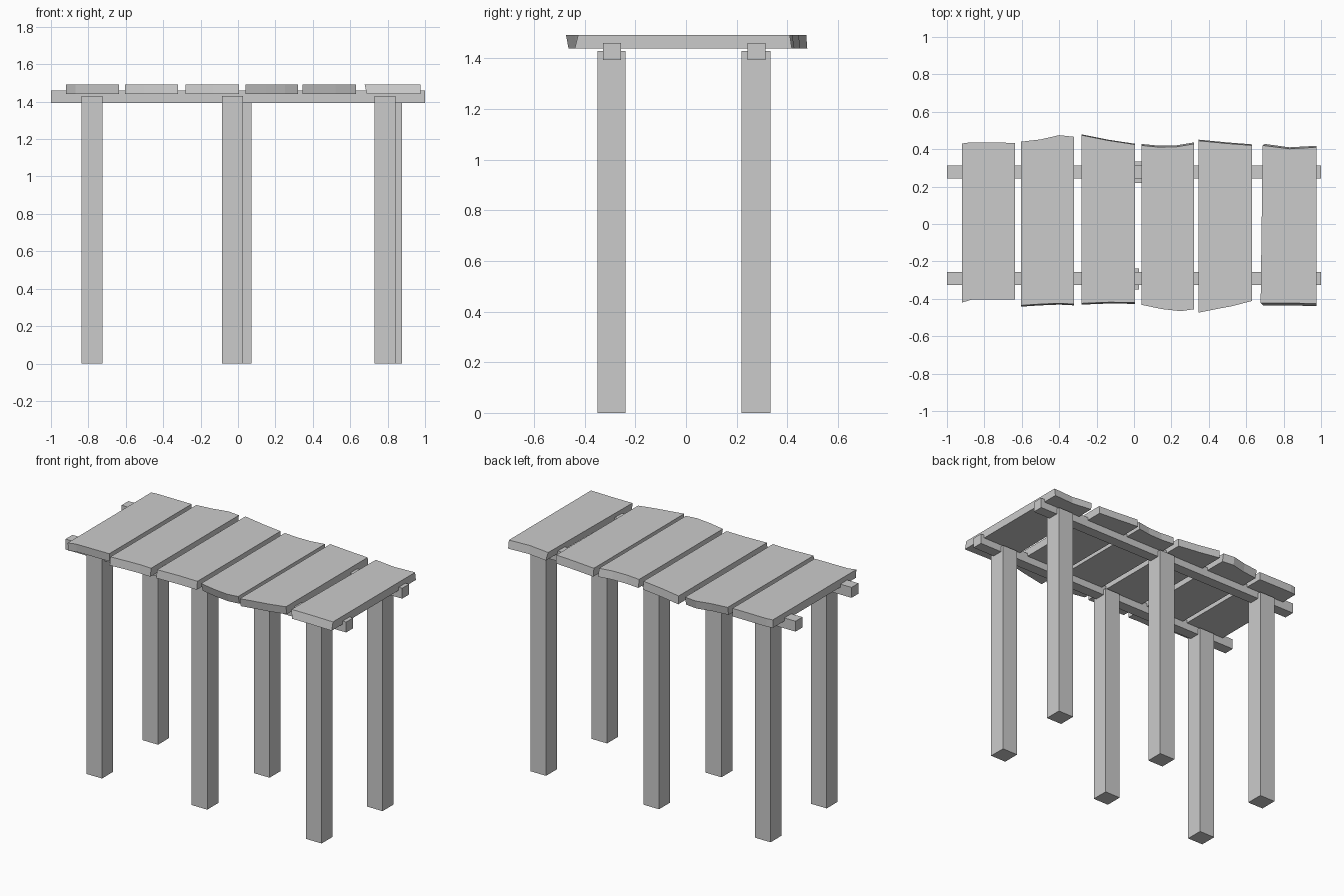
import bpy, bmesh

if "Cube" in bpy.data.objects:
    bpy.data.objects.remove(bpy.data.objects["Cube"])


def box(name, x0, x1, y0, y1, z0, z1):
    bpy.ops.mesh.primitive_cube_add(size=1, location=((x0 + x1) / 2, (y0 + y1) / 2, (z0 + z1) / 2))
    ob = bpy.context.object
    ob.name = name
    ob.scale = (x1 - x0, y1 - y0, z1 - z0)
    bpy.ops.object.transform_apply(location=False, rotation=False, scale=True)


def plank(name, front, back, lean_front=0.0, lean_back=0.0, lean_left=0.0):
    """Board cut to an uneven outline; lean moves the lower edge."""
    top = front + back[::-1]
    left = min(p[0] for p in top) + 0.02
    bm = bmesh.new()
    upper = [bm.verts.new((x, y, 1.492)) for x, y in top]
    lower = []
    for x, y in top:
        dx = lean_left if x < left else 0
        lower.append(bm.verts.new((x + dx, y + (lean_front if y < 0 else lean_back), 1.44)))
    bm.faces.new(upper)
    bm.faces.new(lower[::-1])
    n = len(top)
    for i in range(n):
        j = (i + 1) % n
        bm.faces.new((upper[i], lower[i], lower[j], upper[j]))
    bmesh.ops.recalc_face_normals(bm, faces=bm.faces[:])
    me = bpy.data.meshes.new(name)
    bm.to_mesh(me)
    bm.free()
    bpy.context.collection.objects.link(bpy.data.objects.new(name, me))


# Posts: slightly staggered between the front and back rows
for i, x in enumerate((-0.78, -0.03, 0.785)):
    box(f"front_post_{i + 1}", x - 0.056, x + 0.056, -0.35, -0.238, 0, 1.43)
for i, x in enumerate((-0.78, 0.015, 0.82)):
    box(f"back_post_{i + 1}", x - 0.056, x + 0.056, 0.22, 0.333, 0, 1.43)

# Long rails under the deck
box("front_rail", -1, 1, -0.327, -0.257, 1.393, 1.46)
box("back_rail", -1, 1, 0.243, 0.313, 1.393, 1.46)

# Deck planks with rough sawn ends
plank("plank_1", [(-0.92, -0.42), (-0.87, -0.405), (-0.635, -0.403)],
      [(-0.92, 0.43), (-0.88, 0.436), (-0.635, 0.434)], 0.005)
plank("plank_2", [(-0.605, -0.435), (-0.5, -0.428), (-0.4, -0.424), (-0.32, -0.428)],
      [(-0.605, 0.44), (-0.5, 0.452), (-0.4, 0.475), (-0.32, 0.466)], -0.007, -0.01)
plank("plank_3", [(-0.28, -0.424), (-0.13, -0.418), (0.005, -0.42)],
      [(-0.28, 0.475), (-0.14, 0.447), (0.005, 0.425)], -0.007, 0.004)
plank("plank_4", [(0.04, -0.432), (0.15, -0.455), (0.25, -0.466), (0.32, -0.456)],
      [(0.04, 0.42), (0.13, 0.411), (0.23, 0.413), (0.32, 0.428)], 0.015, 0.008)
plank("plank_5", [(0.345, -0.474), (0.45, -0.453), (0.52, -0.44), (0.63, -0.412)],
      [(0.345, 0.445), (0.5, 0.43), (0.63, 0.42)], 0.01, 0.006)
plank("plank_6", [(0.677, -0.422), (0.82, -0.422), (0.975, -0.426)],
      [(0.688, 0.42), (0.83, 0.402), (0.975, 0.41)], -0.013, 0.008, 0.012)
